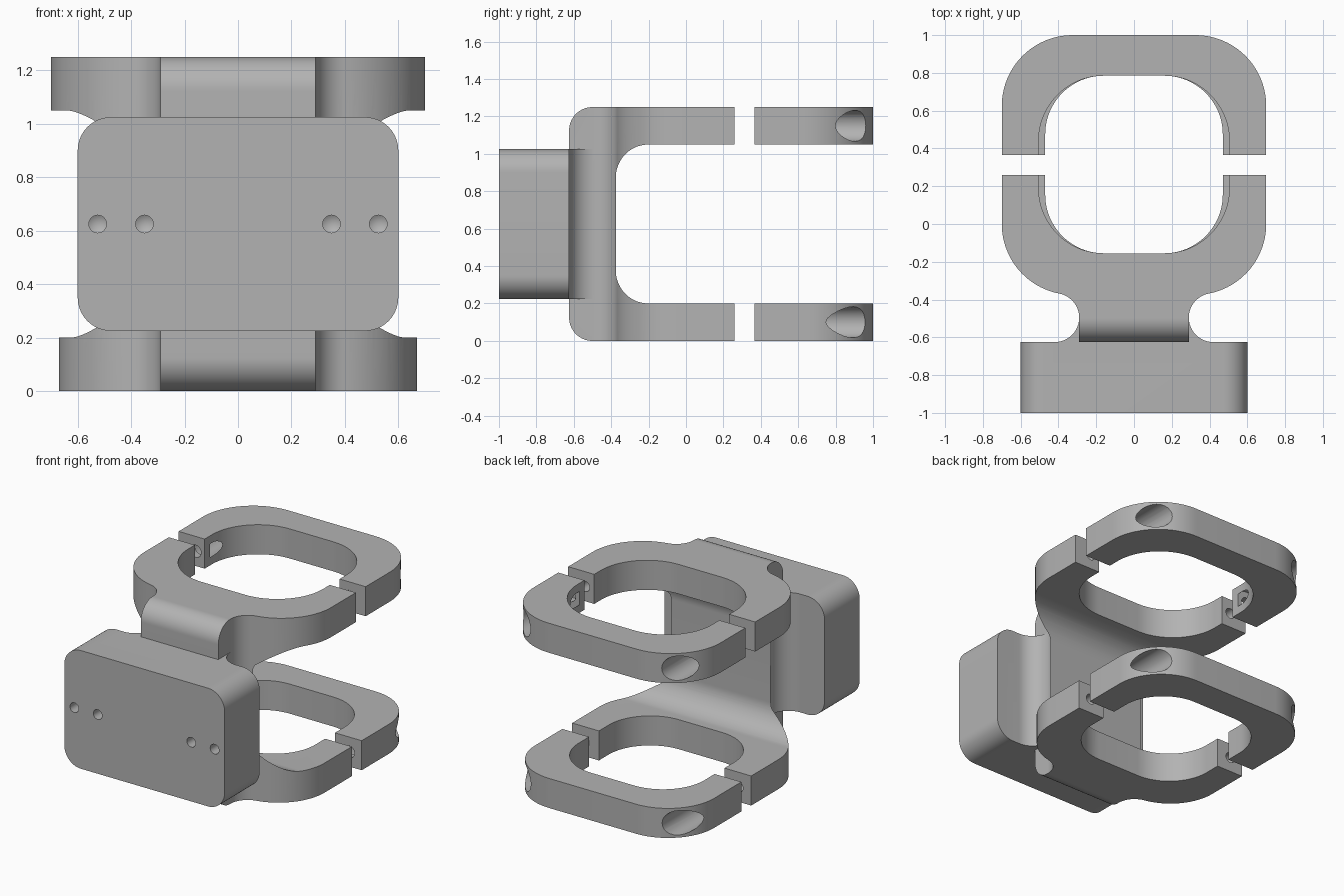
import bpy, bmesh
from math import radians, sin, cos, sqrt, atan2, degrees

cube = bpy.data.objects.get("Cube")
if cube:
    bpy.data.objects.remove(cube, do_unlink=True)

grey = bpy.data.materials.new("plain grey")
grey.use_nodes = True
colour = (0.45, 0.45, 0.45, 1)
grey.diffuse_color = colour
grey.node_tree.nodes["Principled BSDF"].inputs["Base Color"].default_value = colour


def arc(cx, cy, r, a0, a1, n=20):
    """Points on a circle from angle a0 to a1 in degrees."""
    steps = [radians(a0 + (a1 - a0) * i / n) for i in range(n + 1)]
    return [(cx + r * cos(a), cy + r * sin(a)) for a in steps]


def mirrored(pts):
    return [(-x, y) for x, y in reversed(pts)]


def prism(name, pts, axis, start, end):
    """Extrude a flat outline along one axis."""
    place = {"x": lambda u, v, t: (t, u, v),
             "y": lambda u, v, t: (u, t, v),
             "z": lambda u, v, t: (u, v, t)}[axis]
    bm = bmesh.new()
    low = [bm.verts.new(place(u, v, start)) for u, v in pts]
    high = [bm.verts.new(place(u, v, end)) for u, v in pts]
    bm.faces.new(low)
    bm.faces.new(high)
    for i in range(len(pts)):
        j = (i + 1) % len(pts)
        bm.faces.new((low[i], low[j], high[j], high[i]))
    return finish(name, bm)


def finish(name, bm):
    bmesh.ops.recalc_face_normals(bm, faces=bm.faces)
    mesh = bpy.data.meshes.new(name)
    bm.to_mesh(mesh)
    bm.free()
    mesh.materials.append(grey)
    obj = bpy.data.objects.new(name, mesh)
    bpy.context.collection.objects.link(obj)
    return obj


def boolean(obj, other, operation):
    mod = obj.modifiers.new("cut", "BOOLEAN")
    mod.operation, mod.solver, mod.object = operation, "EXACT", other
    bpy.context.view_layer.objects.active = obj
    bpy.ops.object.modifier_apply(modifier=mod.name)
    bpy.data.objects.remove(other, do_unlink=True)


def bore(obj, x, z, r, y0, y1, tip=0.0):
    """Drill a round hole along y, with an optional conical end."""
    boolean(obj, prism("drill", arc(x, z, r, 0, 345, 23), "y", y0, y1), "DIFFERENCE")


def drill_point(obj, x, z, r, y0, depth, tip):
    """Blind hole with a conical bottom."""
    bm = bmesh.new()
    ring = arc(x, z, r, 0, 345, 23)
    front = [bm.verts.new((u, y0, v)) for u, v in ring]
    back = [bm.verts.new((u, depth, v)) for u, v in ring]
    apex = bm.verts.new((x, depth + tip, z))
    bm.faces.new(front)
    for i in range(len(ring)):
        j = (i + 1) % len(ring)
        bm.faces.new((front[i], front[j], back[j], back[i]))
        bm.faces.new((back[i], back[j], apex))
    boolean(obj, finish("drill", bm), "DIFFERENCE")


FRONT, BACK = 0.26, 0.365      # faces of the clamp gap
NECK, FILLET, BOX_BACK = 0.29, 0.13, -0.625
BOLT_X = 0.574


def front_plan(w, wi):
    """Front half of a clamp ring, blending into the neck."""
    ro, ri = w - 0.325, wi - 0.16
    c1 = (w - ro, ro - 0.375)
    dx = NECK + FILLET - c1[0]
    dy = -sqrt((ro + FILLET) ** 2 - dx ** 2)
    a = degrees(atan2(dy, dx))
    outer = [(w, FRONT)] + arc(*c1, ro, 0, a)
    outer += arc(c1[0] + dx, c1[1] + dy, FILLET, a + 180, 180, 12)[1:]
    outer += [(NECK, BOX_BACK)]
    inner = [(wi, FRONT)] + arc(wi - ri, ri - 0.155, ri, 0, -90)
    return outer + mirrored(outer) + [(-x, y) for x, y in inner] + inner[::-1]


def back_plan(w, wi):
    """Back half of a clamp ring."""
    ro, ri = w - 0.325, wi - 0.16
    outer = [(w, BACK)] + arc(w - ro, 1 - ro, ro, 0, 90)
    inner = [(wi, BACK)] + arc(wi - ri, 0.785 - ri, ri, 0, 90)
    return outer + mirrored(outer) + [(-x, y) for x, y in inner] + inner[::-1]


# name, outer half width, inner half width, plan range, ring range
clamps = [("lower", 0.67, 0.47, (0, 0.625), (0, 0.2)),
          ("upper", 0.70, 0.505, (0.625, 1.25), (1.05, 1.25))]

# Bracket: plan extrusions joined, then trimmed to a rounded C side profile
bracket = prism("bracket", front_plan(*clamps[0][1:3]), "z", *clamps[0][3])
boolean(bracket, prism("upper_plan", front_plan(*clamps[1][1:3]), "z", *clamps[1][3]), "UNION")
side = [(0.5, 0)] + arc(-0.5, 0.125, 0.125, 270, 180) + arc(-0.5, 1.125, 0.125, 180, 90)
side += [(0.5, 1.25), (0.5, 1.05)] + arc(-0.2, 0.875, 0.175, 90, 180)
side += arc(-0.2, 0.375, 0.175, 180, 270) + [(0.5, 0.2)]
boolean(bracket, prism("side_profile", side, "x", -1, 1), "INTERSECT")

# Mounting block with rounded corners, and its flare into the neck
block = []
for sx, sz, a in ((1, 1, 0), (-1, 1, 90), (-1, -1, 180), (1, -1, 270)):
    block += arc(sx * 0.475, 0.625 + sz * 0.275, 0.125, a, a + 90, 14)
flare = [(0.2, -0.45)] + arc(NECK + FILLET, -0.495, FILLET, 180, 270, 12) + [(0.42, -0.7)]
boolean(bracket, prism("neck_flare", flare + mirrored(flare), "z", 0.225, 1.025), "UNION")
boolean(bracket, prism("block", block, "y", -1, BOX_BACK), "UNION")

# Pilot holes in the block face
for x in (-0.525, -0.35, 0.35, 0.525):
    drill_point(bracket, x, 0.625, 0.033, -1.1, -0.9, 0.02)

# Clamp caps with counterbored bolt holes that continue into the bracket
parts = [bracket]
for name, w, wi, _, (z0, z1) in clamps:
    cap = prism(name + "_clamp_cap", back_plan(w, wi), "z", z0, z1)
    for x in (-BOLT_X, BOLT_X):
        z = (z0 + z1) / 2
        bore(cap, x, z, 0.083, 0.42, 1.2)
        bore(cap, x, z, 0.042, 0.3, 0.5)
        drill_point(bracket, x, z, 0.035, 0.3, 0.08, -0.02)
    parts.append(cap)

for obj in parts:
    obj.data.shade_smooth()
    obj.data.set_sharp_from_angle(angle=radians(30))
